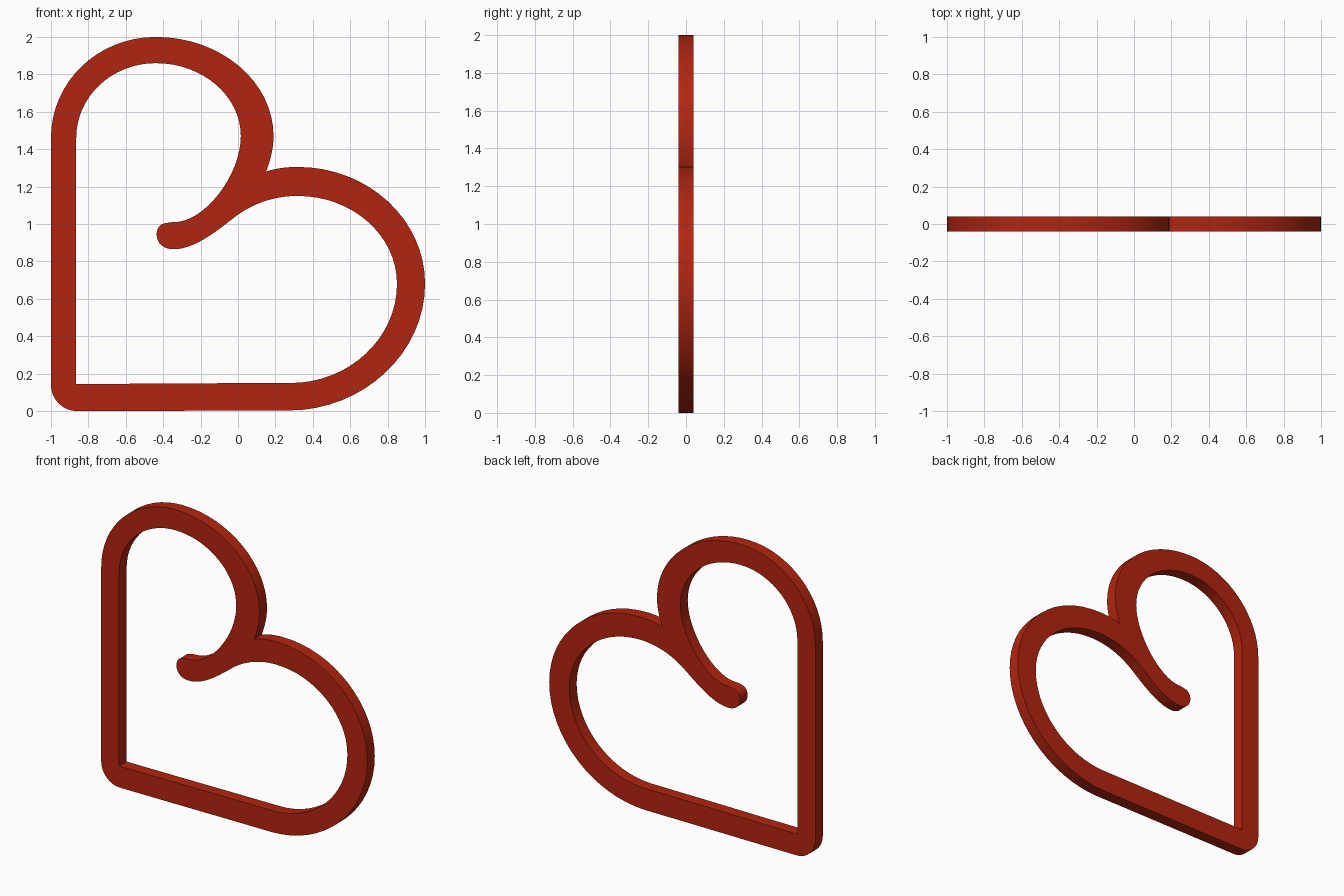
import bpy, math

if "Cube" in bpy.data.objects:
    bpy.data.objects.remove(bpy.data.objects["Cube"])

red = bpy.data.materials.new("warm red")
red.diffuse_color = (0.45, 0.018, 0.005, 1)
red.use_nodes = True
red.node_tree.nodes["Principled BSDF"].inputs["Base Color"].default_value = red.diffuse_color

curve = bpy.data.curves.new("heart_frame", 'CURVE')
curve.dimensions = '2D'
curve.fill_mode = 'BOTH'
curve.extrude = 0.04
curve.resolution_u = 16


def loop(points):
    """Closed bezier; each point = (x, z, in_dx, in_dz, out_dx, out_dz)."""
    s = curve.splines.new('BEZIER')
    s.bezier_points.add(len(points) - 1)
    s.use_cyclic_u = True
    for b, (x, z, ix, iz, ox, oz) in zip(s.bezier_points, points):
        b.handle_left_type = b.handle_right_type = 'FREE'
        b.co = (x, z, 0)
        b.handle_left = (x + ix, z + iz, 0)
        b.handle_right = (x + ox, z + oz, 0)


# outer outline, clockwise from the left side
loop([
    (-1.00, 1.46, 0, -0.3, 0, 0.30),
    (-0.44, 2.00, -0.31, 0, 0.35, 0),
    (0.19, 1.47, 0, 0.29, 0, -0.07),
    (0.15, 1.28, 0.02, 0.05, 0.05, 0.018),
    (0.32, 1.305, -0.06, 0, 0.375, 0),
    (1.00, 0.68, 0, 0.345, 0, -0.37),
    (0.27, 0.003, 0.40, 0.0, -0.3, 0),
    (-0.86, 0.00, 0.3, 0, -0.077, 0),
    (-1.00, 0.14, 0, -0.077, 0, 0.3),
])

# inner outline, with the curled tail reaching into the opening
loop([
    (-0.865, 0.145, 0.3, 0, 0, 0.3),
    (-0.865, 1.46, 0, -0.3, 0, 0.22),
    (-0.44, 1.86, -0.235, 0, 0.25, 0),
    (0.015, 1.47, 0, 0.215, 0, -0.21),
    (-0.34, 1.01, 0.16, 0.0, -0.02, 0),
    (-0.385, 1.005, 0.02, 0.003, -0.03, -0.004),
    (-0.435, 0.945, 0, 0.035, 0, -0.05),
    (-0.345, 0.865, -0.05, 0, 0.12, 0),
    (0.00, 1.05, -0.10, -0.075, 0.10, 0.07),
    (0.32, 1.15, -0.11, 0, 0.29, 0),
    (0.85, 0.68, 0, 0.26, 0, -0.29),
    (0.28, 0.15, 0.315, 0, -0.3, 0),
])

curve.materials.append(red)
heart = bpy.data.objects.new("heart_frame", curve)
heart.rotation_euler = (math.pi / 2, 0, 0)   # stand it up
bpy.context.collection.objects.link(heart)
bpy.context.view_layer.objects.active = heart
heart.select_set(True)

# turn into a mesh, weld the rims, keep the face edges crisp
bpy.ops.object.convert(target='MESH')
bpy.ops.object.mode_set(mode='EDIT')
bpy.ops.mesh.select_all(action='SELECT')
bpy.ops.mesh.remove_doubles(threshold=0.0005)
bpy.ops.mesh.normals_make_consistent(inside=False)
bpy.ops.object.mode_set(mode='OBJECT')
bpy.ops.object.shade_smooth_by_angle(angle=math.radians(30))
